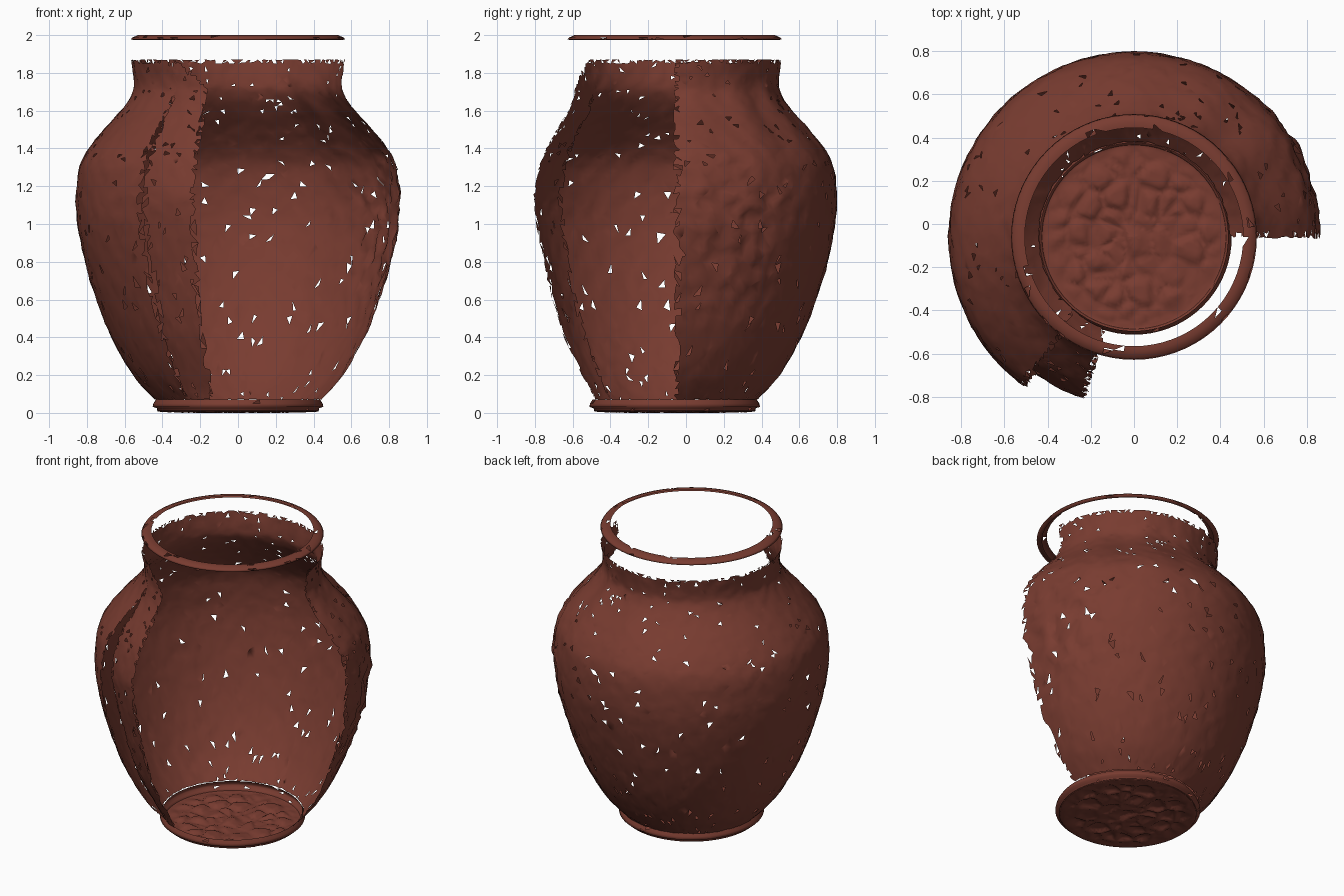
import bpy, bmesh, math, random
from mathutils import Vector, noise

if "Cube" in bpy.data.objects:
    bpy.data.objects.remove(bpy.data.objects["Cube"])

random.seed(4)
AXIS_Y = -0.06

clay = bpy.data.materials.new("red_clay")
clay.diffuse_color = (0.19, 0.045, 0.03, 1)
clay.use_nodes = True
clay.node_tree.nodes["Principled BSDF"].inputs["Base Color"].default_value = clay.diffuse_color


def sample(profile, t):
    # smooth curve through (radius, z) points, t in 0..1
    n = len(profile) - 1
    k = min(int(t * n), n - 1)
    f = t * n - k
    p = [Vector(profile[min(max(k + d, 0), n)]) for d in (-1, 0, 1, 2)]
    return 0.5 * (2 * p[1] + (p[2] - p[0]) * f
                  + (2 * p[0] - 5 * p[1] + 4 * p[2] - p[3]) * f * f
                  + (3 * p[1] - p[0] - 3 * p[2] + p[3]) * f ** 3)


def lathe(name, profile, a0, a1, cols, rows, relief=None, jitter=0.0, holes=0.0,
          ragged=False, straight=False, cut=None):
    bm = bmesh.new()
    grid = []
    for j in range(rows + 1):
        row = []
        for i in range(cols + 1):
            a = math.radians(a0 + (a1 - a0) * i / cols)
            t = j / rows
            if jitter:
                a += random.uniform(-jitter, jitter) * 1.3
                t = min(1, max(0, t + random.uniform(-jitter, jitter) * 0.5))
            r, z = profile[j] if straight else sample(profile, t)
            dr, dz = relief(a, r, z) if relief else (0, 0)
            r += dr
            row.append(bm.verts.new((r * math.cos(a), AXIS_Y + r * math.sin(a), z + dz)))
        grid.append(row)
    for j in range(rows):
        for i in range(cols):
            q = [grid[j][i], grid[j][i + 1], grid[j + 1][i + 1], grid[j + 1][i]]
            if cut and q[0].co.z > cut(a0 + (a1 - a0) * i / cols):
                continue
            if random.random() < 0.5:
                tris = [(0, 1, 2), (0, 2, 3)]
            else:
                tris = [(0, 1, 3), (1, 2, 3)]
            edge = ragged and (i in (0, cols - 1) or j == rows - 1)
            for t in tris:
                if random.random() < (0.4 if edge else holes):
                    continue
                bm.faces.new([q[k] for k in t])
    if not jitter:
        bmesh.ops.remove_doubles(bm, verts=bm.verts, dist=0.0005)
    bmesh.ops.delete(bm, geom=[v for v in bm.verts if not v.link_faces], context='VERTS')
    me = bpy.data.meshes.new(name)
    bm.to_mesh(me)
    bm.free()
    for p in me.polygons:
        p.use_smooth = True
    me.materials.append(clay)
    ob = bpy.data.objects.new(name, me)
    bpy.context.collection.objects.link(ob)
    return ob


def worn(a, r, z):
    # pitted surface, crumpled patch on the right, folds on the shoulder
    p = Vector((r * math.cos(a), r * math.sin(a), z))
    d = 0.006 * noise.noise(p * 18)
    deg = math.degrees(a)
    patch = math.exp(-((deg - 22) / 22) ** 2 - ((z - 0.95) / 0.38) ** 2)
    d += 0.035 * patch * noise.noise(p * 15 + Vector((3, 1, 7)))
    folds = math.exp(-((deg - 50) / 35) ** 2 - ((z - 1.55) / 0.22) ** 2)
    d += 0.012 * folds * math.sin(a * 13)
    return d, 0


def cells(a, r, z):
    # raised cell pattern of the floor
    p = Vector((r * math.cos(a), r * math.sin(a), 0.3))
    dist = noise.voronoi(p * 9)[0]
    return 0, 0.022 * min(1, 2.5 * (dist[1] - dist[0])) * min(1, max(0, (0.425 - r) * 10))


# main wall, about two thirds of a turn
body = [(0.44, 0.07), (0.555, 0.2), (0.67, 0.4), (0.75, 0.6), (0.81, 0.8),
        (0.85, 1.0), (0.857, 1.15), (0.84, 1.3), (0.79, 1.4), (0.71, 1.5),
        (0.62, 1.6), (0.56, 1.69), (0.55, 1.76), (0.565, 1.87)]
lathe("vase_wall", body, 0, 234, 112, 66, worn, 0.01, 0.013, True)

# slightly sunken shard at the front left, its neck broken off at a slant
shard = [(0.44, 0.07), (0.51, 0.2), (0.61, 0.4), (0.675, 0.6), (0.725, 0.8),
         (0.765, 1.0), (0.78, 1.15), (0.75, 1.3), (0.71, 1.4), (0.65, 1.5),
         (0.59, 1.6), (0.555, 1.69), (0.55, 1.76), (0.56, 1.87)]
lathe("sunken_shard", shard, 230, 253, 12, 66, worn, 0.01, 0.015, True,
      cut=lambda deg: 1.85 - max(0, deg - 234) * 0.0075)

# foot ring
foot = [(0.425, 0.008), (0.43, 0.025), (0.452, 0.032), (0.448, 0.05), (0.435, 0.07)]
lathe("foot_ring", foot, 0, 360, 72, 4, holes=0.015, straight=True)

# floor
floor = [(0.0, 0.0), (0.14, 0.0), (0.28, 0.0), (0.40, 0.004), (0.43, 0.012)]
lathe("floor", floor, 360, 0, 110, 36, cells)

# loose rim ring
rim = [(0.535, 1.974), (0.568, 1.976), (0.56, 1.987), (0.53, 2.0), (0.505, 1.998)]
lathe("rim_ring", rim, 0, 360, 72, 4, holes=0.03, straight=True)
